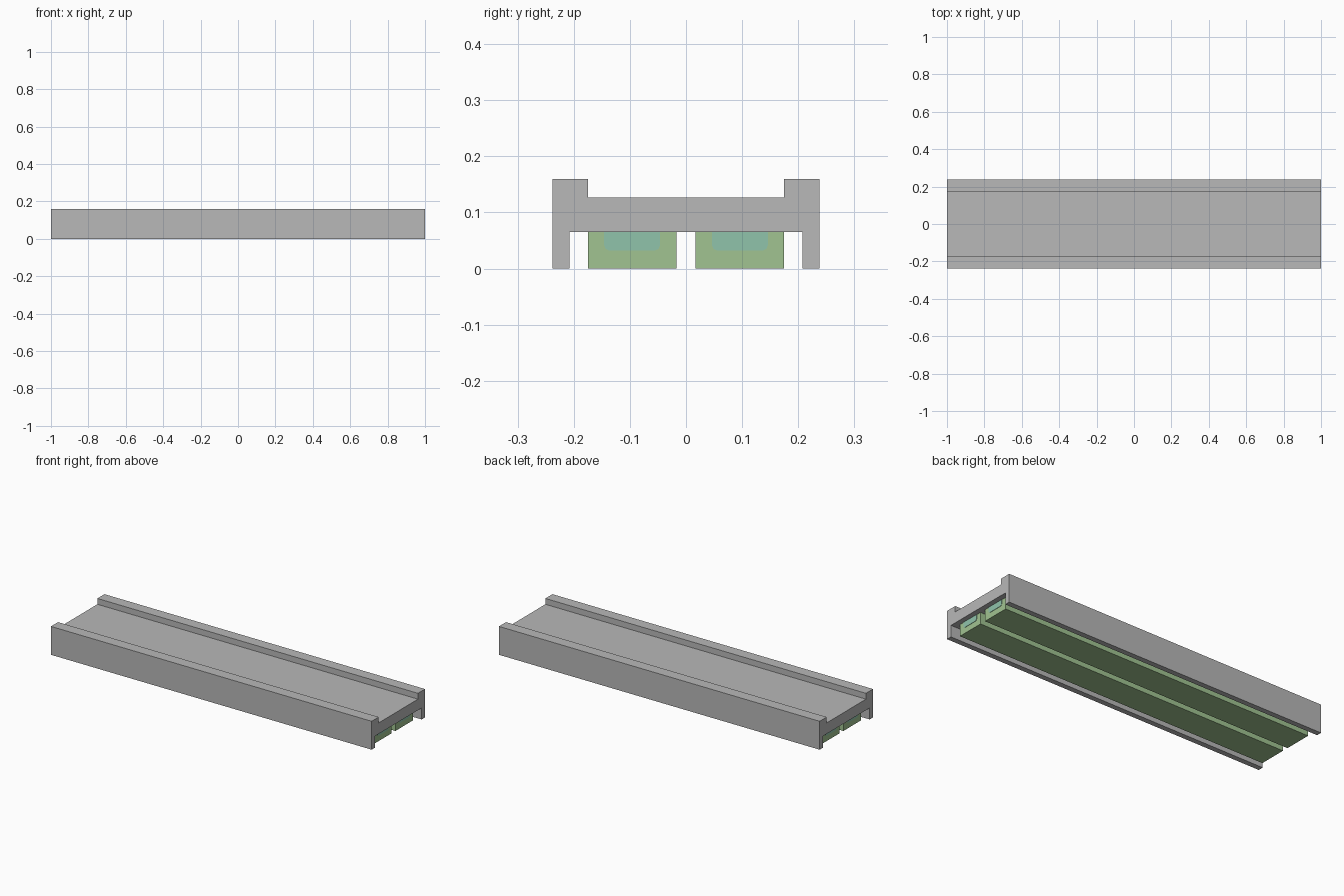
import bpy
import bmesh

cube = bpy.data.objects.get("Cube")
if cube:
    bpy.data.objects.remove(cube, do_unlink=True)


def material(name, rgb):
    mat = bpy.data.materials.new(name)
    mat.use_nodes = True
    colour = (*rgb, 1.0)
    mat.diffuse_color = colour
    bsdf = next(n for n in mat.node_tree.nodes if n.type == 'BSDF_PRINCIPLED')
    bsdf.inputs["Base Color"].default_value = colour
    return mat


grey = material("concrete grey", (0.48, 0.48, 0.48))
green = material("soft green", (0.355, 0.546, 0.283))
teal = material("pale teal", (0.28, 0.546, 0.41))


def extrude_profile(name, points, x0, x1, mat):
    """Extrude a (y, z) outline along x."""
    bm = bmesh.new()
    face = bm.faces.new([bm.verts.new((x0, y, z)) for y, z in points])
    result = bmesh.ops.extrude_face_region(bm, geom=[face])
    moved = [v for v in result["geom"] if isinstance(v, bmesh.types.BMVert)]
    bmesh.ops.translate(bm, verts=moved, vec=(x1 - x0, 0, 0))
    bmesh.ops.recalc_face_normals(bm, faces=bm.faces)
    mesh = bpy.data.meshes.new(name)
    bm.to_mesh(mesh)
    bm.free()
    mesh.materials.append(mat)
    obj = bpy.data.objects.new(name, mesh)
    bpy.context.collection.objects.link(obj)
    return obj


# Channel deck with raised kerbs and hanging side skirts
half = [(0.175, 0.127), (0.175, 0.16), (0.238, 0.16),
        (0.238, 0.0), (0.208, 0.0), (0.208, 0.065)]
outline = half + [(-y, z) for y, z in reversed(half)]
extrude_profile("deck", outline, -1.0, 1.0, grey)

# Twin beams under the deck, set in slightly from the ends
END = 0.97
TOP = 0.065
for side, s in (("back", 1), ("front", -1)):
    beam = [(s * 0.017, 0.0), (s * 0.175, 0.0), (s * 0.175, TOP), (s * 0.017, TOP)]
    extrude_profile(f"{side}_beam", beam, -END, END, green)

    # Teal patch with clipped lower corners on each beam end
    patch = [(0.046, TOP), (0.046, 0.042), (0.049, 0.035), (0.056, 0.032),
             (0.136, 0.032), (0.143, 0.035), (0.146, 0.042), (0.146, TOP)]
    patch = [(s * y, z) for y, z in patch]
    for end, e in (("left", 1), ("right", -1)):
        extrude_profile(f"{side}_beam_{end}_patch", patch,
                        e * END, e * (END + 0.002), teal)
